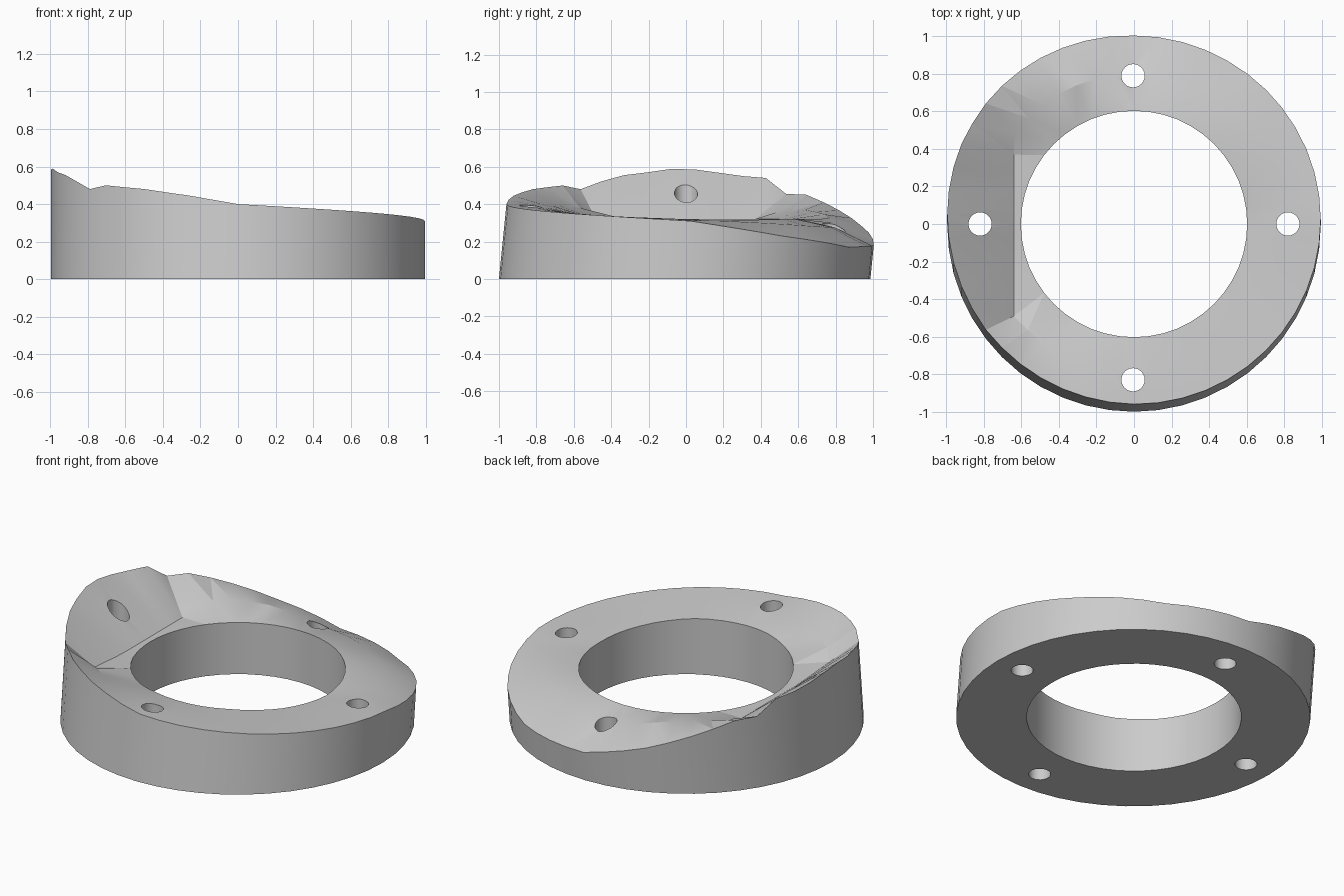
import bpy
import bmesh
from math import sin, cos, radians, pi

# Remove the default cube
default_cube = bpy.data.objects.get("Cube")
if default_cube:
    bpy.data.objects.remove(default_cube, do_unlink=True)

SEGMENTS = 48
INNER_RADIUS = 0.603
LEAN = 0.1          # outer wall leans towards the back

# Top surface heights: angle, inner edge, middle, outer edge
PROFILE = [
    (0, .31, .32, .31), (30, .315, .3, .23), (60, .32, .28, .17),
    (90, .32, .275, .18), (112, .32, .345, .28), (127, .32, .37, .365),
    (142, .32, .36, .45), (150, .32, .32, .455), (157.5, .32, .32, .54),
    (165, .32, .32, .55), (180, .32, .32, .585), (187, .32, .32, .59),
    (195, .32, .32, .57), (205, .325, .325, .55), (217.5, .33, .34, .48),
    (225, .335, .38, .5), (240, .34, .4, .48), (255, .35, .4, .445),
    (270, .35, .385, .4), (300, .345, .36, .37), (330, .325, .335, .34),
    (360, .31, .32, .31),
]


def heights(angle):
    """Interpolate the three surface heights at an angle in degrees."""
    for low, high in zip(PROFILE, PROFILE[1:]):
        if low[0] <= angle <= high[0]:
            t = (angle - low[0]) / (high[0] - low[0])
            return [a + (b - a) * t for a, b in zip(low[1:], high[1:])]


def middle_radius(angle):
    """The raised wall starts along a straight chord on the right side."""
    if 150 <= angle <= 217.5:
        return 0.64 / abs(cos(radians(angle)))
    return 0.8


def make_material(name, color):
    mat = bpy.data.materials.new(name)
    mat.use_nodes = True
    mat.diffuse_color = color
    mat.node_tree.nodes["Principled BSDF"].inputs["Base Color"].default_value = color
    return mat


# Ring body: one closed cross-section per angle, joined all the way round
bm = bmesh.new()
sections = []
for i in range(SEGMENTS):
    angle = 360 * i / SEGMENTS
    c, s = cos(radians(angle)), sin(radians(angle))
    inner, middle, outer = heights(angle)
    mid_r = middle_radius(angle)
    rim_x, rim_y = 0.995 * c, 0.993 * s - 0.007
    points = [
        (INNER_RADIUS * c, INNER_RADIUS * s, 0),
        (INNER_RADIUS * c, INNER_RADIUS * s, inner),
        (mid_r * c, mid_r * s, middle),
        (rim_x, rim_y + LEAN * outer, outer),
        (rim_x, rim_y, 0),
    ]
    sections.append([bm.verts.new(p) for p in points])

for i, here in enumerate(sections):
    after = sections[(i + 1) % SEGMENTS]
    for k in range(len(here)):
        n = (k + 1) % len(here)
        bm.faces.new((here[k], here[n], after[n], after[k]))
bmesh.ops.triangulate(bm, faces=bm.faces[:])
bmesh.ops.recalc_face_normals(bm, faces=bm.faces[:])

mesh = bpy.data.meshes.new("ring_body")
bm.to_mesh(mesh)
bm.free()
ring = bpy.data.objects.new("ring_body", mesh)
bpy.context.collection.objects.link(ring)
mesh.materials.append(make_material("light_grey", (0.6, 0.6, 0.6, 1)))

# Four vertical bolt holes
bpy.context.view_layer.objects.active = ring
for x, y in [(0.82, 0), (-0.82, 0), (-0.005, 0.79), (-0.005, -0.83)]:
    bpy.ops.mesh.primitive_cylinder_add(vertices=24, radius=0.062, depth=2,
                                        location=(x, y, 0.3))
    cutter = bpy.context.object
    cutter.name = "bolt_hole_cutter"
    cutter.hide_render = True
    bpy.context.view_layer.objects.active = ring
    cut = ring.modifiers.new("bolt_hole", "BOOLEAN")
    cut.object = cutter
    cut.operation = "DIFFERENCE"
    cut.solver = "EXACT"
    bpy.ops.object.modifier_apply(modifier=cut.name)
    bpy.data.objects.remove(cutter, do_unlink=True)

# Smooth round walls, crisp facets on top
bpy.ops.object.select_all(action="DESELECT")
ring.select_set(True)
bpy.context.view_layer.objects.active = ring
bpy.ops.object.shade_smooth_by_angle(angle=pi / 11)
